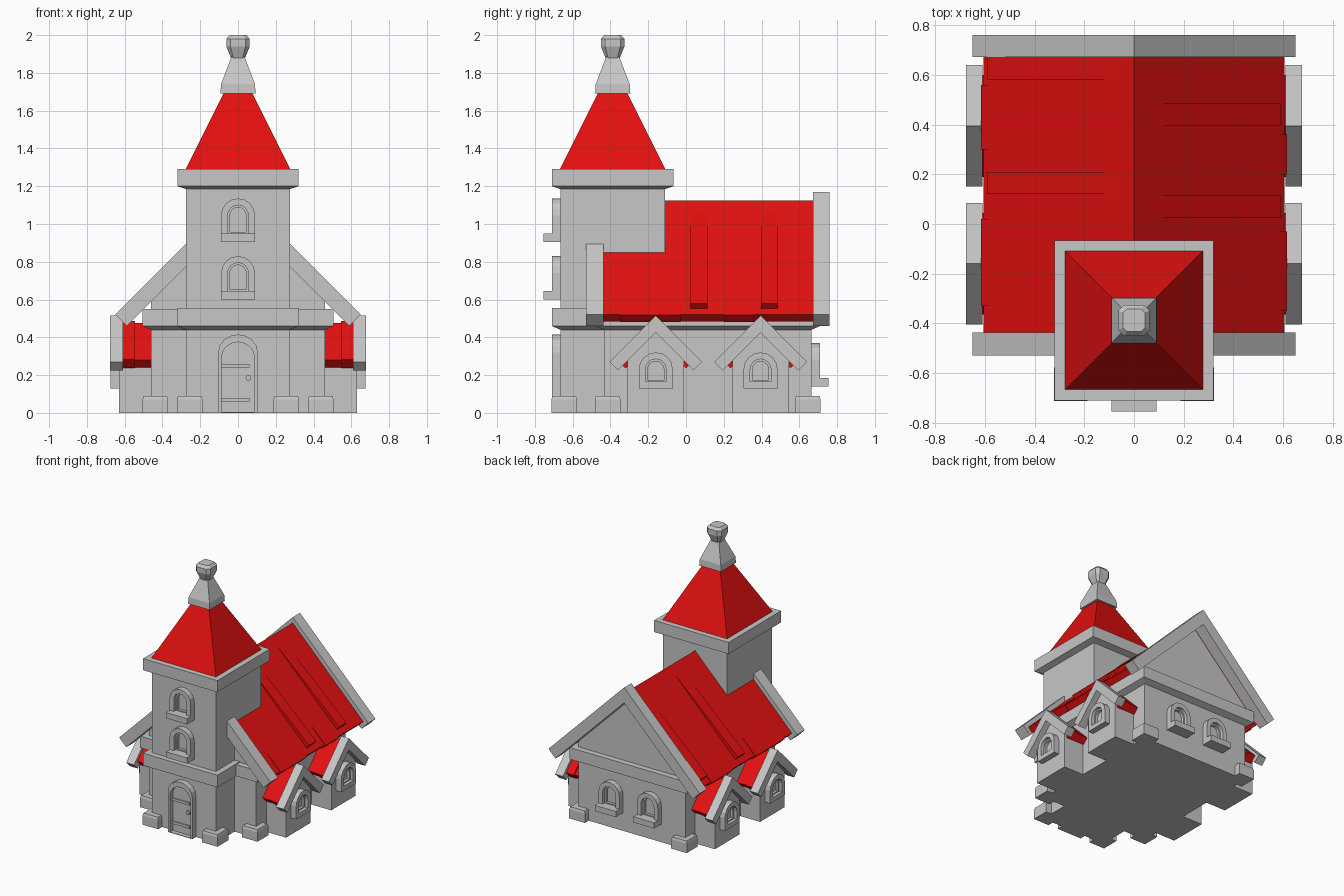
import bpy, bmesh, math

if "Cube" in bpy.data.objects:
    bpy.data.objects.remove(bpy.data.objects["Cube"])

def material(name, col):
    m = bpy.data.materials.new(name)
    m.diffuse_color = (*col, 1)
    m.use_nodes = True
    m.node_tree.nodes["Principled BSDF"].inputs["Base Color"].default_value = m.diffuse_color
    return m

STONE = material("stone grey", (0.57, 0.57, 0.57))
RED = material("roof red", (0.77, 0.005, 0.005))

# Directions: map (across, up, outward distance) to world space
FRONT = lambda u, v, d: (u, -d, v)
BACK = lambda u, v, d: (u, d, v)
RIGHT = lambda u, v, d: (d, u, v)
LEFT = lambda u, v, d: (-d, u, v)

def finish(name, bm, mat):
    bmesh.ops.recalc_face_normals(bm, faces=bm.faces)
    me = bpy.data.meshes.new(name)
    bm.to_mesh(me)
    bm.free()
    me.materials.append(mat)
    ob = bpy.data.objects.new(name, me)
    bpy.context.collection.objects.link(ob)
    return ob

def prism(name, pts, face, d0, d1, mat=STONE):
    """Extrude a flat outline between two outward distances."""
    bm = bmesh.new()
    a = [bm.verts.new(face(u, v, d0)) for u, v in pts]
    b = [bm.verts.new(face(u, v, d1)) for u, v in pts]
    n = len(pts)
    bm.faces.new(a)
    bm.faces.new(b)
    for i in range(n):
        j = (i + 1) % n
        bm.faces.new((a[i], a[j], b[j], b[i]))
    return finish(name, bm, mat)

def ring(name, outer, inner, face, d0, d1):
    """Extruded frame between two matching outlines."""
    bm = bmesh.new()
    loops = [[bm.verts.new(face(u, v, d)) for u, v in pts]
             for pts, d in ((outer, d0), (outer, d1), (inner, d1), (inner, d0))]
    n = len(outer)
    for k in range(4):
        p, q = loops[k], loops[(k + 1) % 4]
        for i in range(n):
            j = (i + 1) % n
            bm.faces.new((p[i], p[j], q[j], q[i]))
    return finish(name, bm, STONE)

def stack(name, cx, cy, levels, mat=STONE, cut=0.0):
    """Rectangular sections (z, half x, half y) joined upwards; cut chamfers corners."""
    bm = bmesh.new()
    rows = []
    for z, hx, hy in levels:
        pts = []
        for sx, sy in ((1, 1), (-1, 1), (-1, -1), (1, -1)):
            if cut:
                two = [(sx * hx, sy * hy * (1 - cut)), (sx * hx * (1 - cut), sy * hy)]
                pts += two if sx * sy > 0 else two[::-1]
            else:
                pts.append((sx * hx, sy * hy))
        rows.append([bm.verts.new((cx + x, cy + y, z)) for x, y in pts])
    bm.faces.new(rows[0])
    bm.faces.new(rows[-1])
    n = len(rows[0])
    for p, q in zip(rows, rows[1:]):
        for i in range(n):
            j = (i + 1) % n
            bm.faces.new((p[i], p[j], q[j], q[i]))
    return finish(name, bm, mat)

def rect(u0, u1, v0, v1):
    return [(u0, v0), (u1, v0), (u1, v1), (u0, v1)]

def arch(cu, hw, bottom, spring, top, n=8):
    curve = [(cu + hw * math.cos(math.pi * i / n),
              spring + (top - spring) * math.sin(math.pi * i / n)) for i in range(n + 1)]
    return [(cu - hw, bottom), (cu + hw, bottom)] + curve

def chevron(cu, top, end, cut, thick):
    """Gabled strip at 45 degrees with square-cut lower ends."""
    r = [(0, top), (end, top - end), (end - cut, top - end - cut), (0, top - thick)]
    return [(cu + u, v) for u, v in r] + [(cu - u, v) for u, v in r[2:0:-1]]

def window(name, cu, z, face, wall, sill=True):
    """Arched frame with a stepped inner rim; z is its lowest point."""
    lift = 0.04 if sill else 0.0
    s = z + lift + 0.1
    low = z + lift + (0.005 if sill else 0.035)
    mid = arch(cu, 0.055, low, s, s + 0.055)
    ring(name + "_frame", arch(cu, 0.09, z + lift, s, s + 0.09), mid, face, wall - 0.01, wall + 0.045)
    ring(name + "_rim", mid, arch(cu, 0.043, low + 0.008, s, s + 0.043), face, wall - 0.01, wall + 0.02)
    if sill:
        prism(name + "_sill", rect(cu - 0.09, cu + 0.09, z, z + 0.045), face, wall - 0.01, wall + 0.09)

# Tower
TY = -0.388
stack("tower", 0, TY, [(0, .275, .277), (1.22, .275, .277)])
stack("tower_band", 0, TY, [(.44, .275, .277), (.46, .32, .322), (.555, .32, .322)])
stack("tower_cornice", 0, TY, [(1.185, .275, .277), (1.2, .32, .322), (1.29, .32, .322)])
stack("spire_roof", 0, TY, [(1.28, .28, .282), (1.29, .277, .279), (1.7, .072, .074)], RED)
stack("spire_cap", 0, TY, [(1.69, .093, .093), (1.74, .09, .09), (1.885, .035, .035)])
stack("finial", 0, TY, [(1.86, .03, .03), (1.875, .036, .036), (1.94, .062, .062),
                        (1.98, .062, .062), (2.0, .045, .045)], cut=0.35)
for i, z in enumerate((0.6, 0.905)):
    window(f"tower_window_{i}", 0, z, FRONT, 0.665)

# Door
opening = arch(0, 0.088, 0.004, 0.29, 0.375)
ring("door_frame", arch(0, 0.105, 0, 0.32, 0.415), opening, FRONT, 0.65, 0.71)
prism("door", opening, FRONT, 0.65, 0.675)
for z in (0.06, 0.24):
    prism("door_hinge_band", rect(-0.088, 0.06, z, z + 0.02), FRONT, 0.67, 0.685)
prism("door_knob", [(0.055 + 0.015 * math.cos(i * math.pi / 4), 0.185 + 0.015 * math.sin(i * math.pi / 4))
                    for i in range(8)], FRONT, 0.67, 0.7)

# Nave walls with gables, and cornice
prism("nave", [(-.46, 0), (.46, 0), (.46, .6), (0, 1.06), (-.46, .6)], BACK, -0.435, 0.665)
stack("nave_cornice", 0, 0.115, [(.44, .46, .55), (.46, .505, .595), (.55, .505, .595)])
for s in (-1, 1):
    window("back_window", s * 0.165, 0.14, BACK, 0.665)

# Main roof and gable trims
prism("main_roof", chevron(0, 1.125, 0.605, 0.035, 0.07), BACK, -0.436, 0.672, RED)
prism("back_gable_trim", chevron(0, 1.17, 0.65, 0.06, 0.12), BACK, 0.672, 0.76)
prism("front_gable_trim", chevron(0, 1.17, 0.65, 0.06, 0.12), BACK, -0.53, -0.436)

# Raised roof boards, lifting away from the roof towards the eaves
for s, y0, y1 in ((1, .025, .115), (1, .397, .485), (-1, .12, .21), (-1, .58, .672)):
    prism("roof_board", [(s * .06, 1.066), (s * .592, .578), (s * .56, .54), (s * .06, 1.03)],
          BACK, y0, y1, RED)

# Loose lower tiles along the eaves
for s, y0, y1 in ((1, -.35, -.03), (1, .2, .36), (-1, -.33, .02), (-1, .3, .56)):
    prism("eave_tile", [(s * .5, .628), (s * .615, .517), (s * .578, .482), (s * .5, .56)],
          BACK, y0, y1, RED)

# Side dormers
for side, face in (("right", RIGHT), ("left", LEFT)):
    for cy in (-0.16, 0.395):
        nm = side + "_dormer"
        prism(nm + "_wall", [(cy - .15, 0), (cy + .15, 0), (cy + .15, .29), (cy, .44), (cy - .15, .29)],
              face, 0.4, 0.63)
        prism(nm + "_trim", chevron(cy, 0.515, 0.245, 0.045, 0.09), face, 0.61, 0.677)
        prism(nm + "_roof", chevron(cy, 0.475, 0.195, 0.04, 0.08), face, 0.42, 0.612, RED)
        prism(nm + "_roof_board", chevron(cy, 0.487, 0.205, 0.045, 0.09), face, 0.545, 0.612, RED)
        window(nm + "_window", cy, 0.13, face, 0.63, sill=False)

# Corner footing stones
for s in (-1, 1):
    for x, y in ((.255, -.645), (.438, -.415), (.438, .645)):
        stack("footing", s * x, y, [(0, .067, .067), (.072, .067, .067), (.09, .062, .062)])
